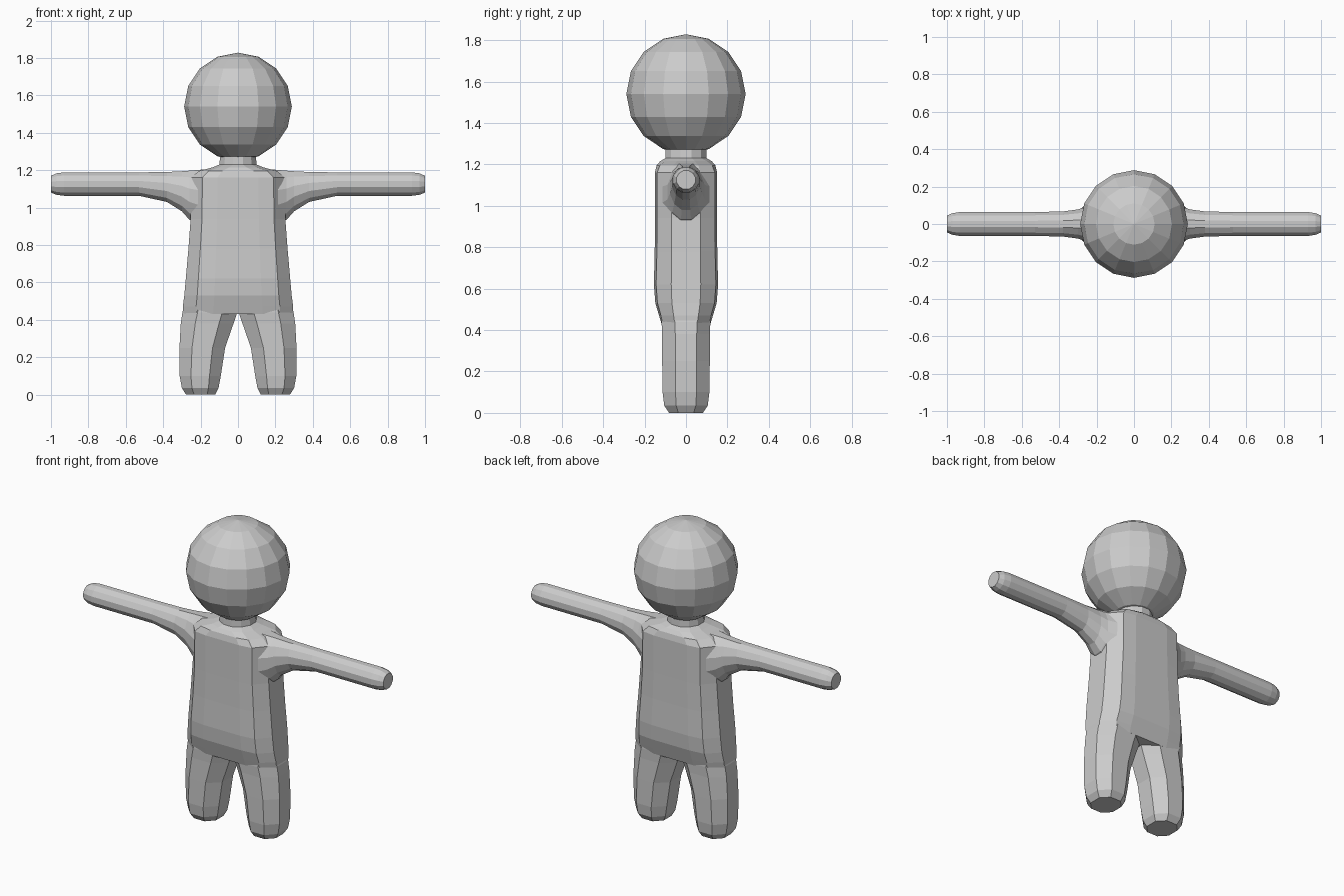
import bpy, bmesh
from mathutils import Vector

if "Cube" in bpy.data.objects:
    bpy.data.objects.remove(bpy.data.objects["Cube"])

ROUND = [(1, .27), (.73, .73), (.27, 1)]
BOXY = [(1, .46), (.76, .93), (.44, 1)]
OCT = [(1, .45), (.45, 1)]


def ring(quarter):
    """Mirror a quarter outline into a full closed one."""
    q = list(quarter)
    return (q + [(-a, b) for a, b in reversed(q)]
            + [(-a, -b) for a, b in q] + [(a, -b) for a, b in reversed(q)])


def blend(t):
    return [(a + (c - a) * t, b + (d - b) * t) for (a, b), (c, d) in zip(BOXY, ROUND)]


def loft(name, rings):
    """Skin a list of equal-length point rings and cap both ends."""
    bm = bmesh.new()
    loops = [[bm.verts.new(p) for p in r] for r in rings]
    n = len(loops[0])
    for a, b in zip(loops, loops[1:]):
        for i in range(n):
            j = (i + 1) % n
            bm.faces.new((a[i], a[j], b[j], b[i]))
    bm.faces.new(loops[0])
    bm.faces.new(loops[-1])
    bmesh.ops.recalc_face_normals(bm, faces=bm.faces)
    me = bpy.data.meshes.new(name)
    bm.to_mesh(me)
    bm.free()
    ob = bpy.data.objects.new(name, me)
    bpy.context.collection.objects.link(ob)
    return ob


# torso and neck: z, half width, half depth, roundness
torso = [(.43, .295, .118, 0), (.47, .295, .13, 0), (.53, .287, .148, 0), (.62, .279, .155, 0),
         (.78, .265, .151, 0), (.94, .253, .15, 0), (1.16, .25, .15, 0),
         (1.195, .21, .142, .2), (1.215, .135, .125, .6), (1.23, .1, .1, 1), (1.272, .095, .098, 1)]
body = loft("body", [[Vector((u * w, v * d, z)) for u, v in ring(blend(t))]
                     for z, w, d, t in torso])

# arms: x, bottom z, top z, half depth
arm = [(.12, .88, 1.208, .13), (.2, .9, 1.202, .12), (.26, .935, 1.197, .09), (.3, .98, 1.194, .078),
       (.38, 1.03, 1.19, .067), (.53, 1.063, 1.188, .064), (.93, 1.063, 1.188, .064),
       (.97, 1.068, 1.183, .058), (1.0, 1.08, 1.17, .045)]
# legs: z, centre x, half width, half depth
leg = [(0, .2, .078, .082), (.035, .202, .098, .105), (.1, .202, .11, .113), (.25, .191, .122, .115),
       (.38, .165, .141, .115), (.44, .15, .147, .118), (.5, .145, .135, .115)]

limbs = []
for s in (-1, 1):
    limbs.append(loft("arm", [[Vector((s * x, u * d, (lo + hi) / 2 + v * (hi - lo) / 2))
                               for u, v in ring(ROUND)] for x, lo, hi, d in arm]))
    limbs.append(loft("leg", [[Vector((s * (c + u * w), v * d, z))
                               for u, v in ring(OCT)] for z, c, w, d in leg]))

# merge the limbs into one body skin
for limb in limbs:
    m = body.modifiers.new("join", 'BOOLEAN')
    m.operation, m.solver, m.object = 'UNION', 'EXACT', limb
joined = bpy.data.meshes.new_from_object(
    body.evaluated_get(bpy.context.evaluated_depsgraph_get()))
body.modifiers.clear()
body.data = joined
for limb in limbs:
    bpy.data.objects.remove(limb)

# head
bpy.ops.mesh.primitive_uv_sphere_add(segments=16, ring_count=8, radius=.288, location=(0, 0, 1.54))
bpy.context.object.name = "head"
